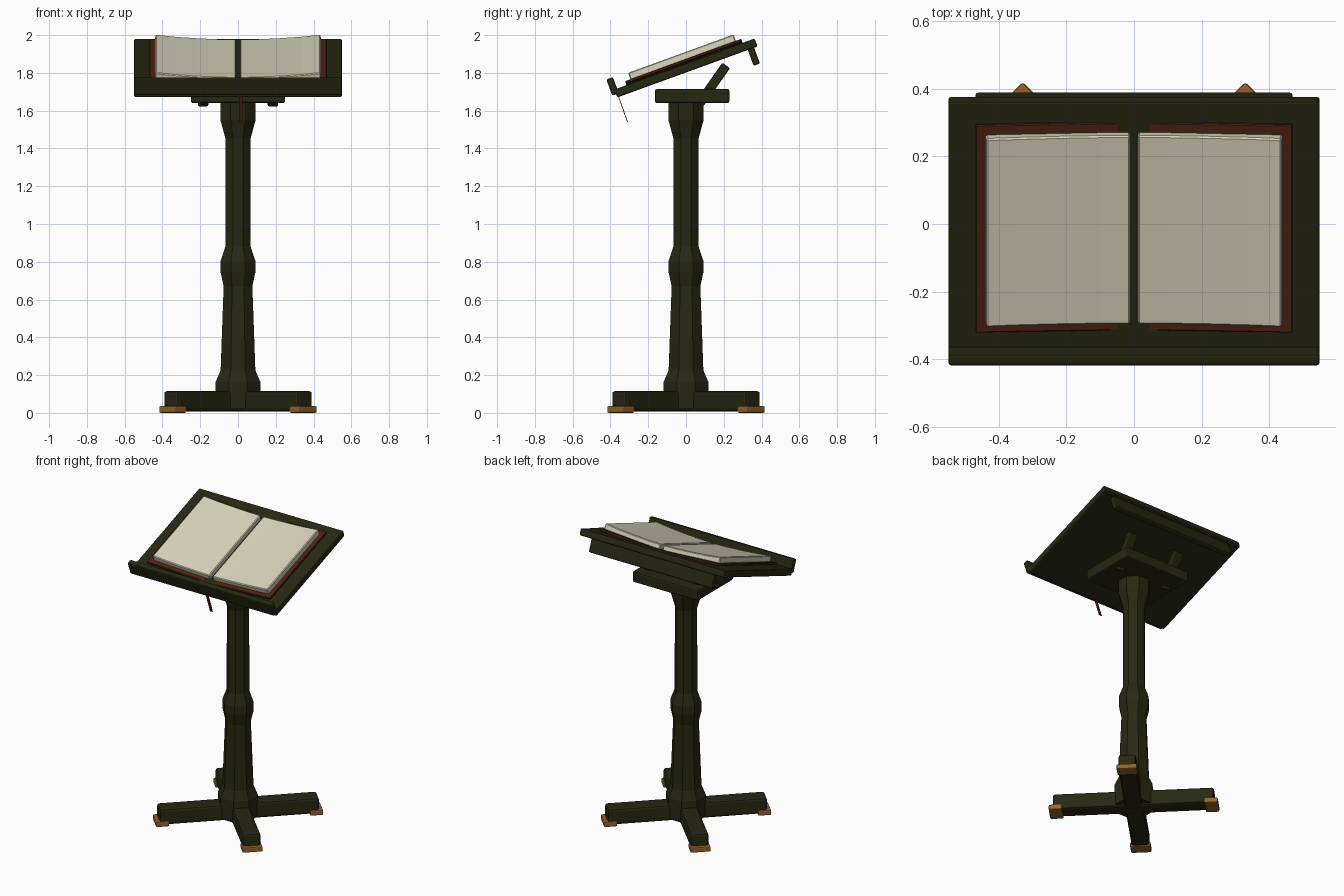
import bpy, bmesh, math
from mathutils import Matrix, Vector

if "Cube" in bpy.data.objects:
    bpy.data.objects.remove(bpy.data.objects["Cube"])


def material(name, rgb):
    m = bpy.data.materials.new(name)
    m.diffuse_color = (*rgb, 1)
    m.use_nodes = True
    m.node_tree.nodes["Principled BSDF"].inputs["Base Color"].default_value = m.diffuse_color
    return m


WOOD = material("dark_green_wood", (0.020, 0.0205, 0.006))
PAPER = material("cream_paper", (0.68, 0.645, 0.49))
LEATHER = material("brown_leather", (0.078, 0.018, 0.0056))
BRASS = material("brass", (0.30, 0.125, 0.025))
RIBBON = material("ribbon_red", (0.075, 0.013, 0.006))


def finish(name, bm, mat, matrix=Matrix(), bevel=0.0, segments=2):
    bmesh.ops.recalc_face_normals(bm, faces=bm.faces)
    mesh = bpy.data.meshes.new(name)
    bm.to_mesh(mesh)
    bm.free()
    mesh.materials.append(mat)
    ob = bpy.data.objects.new(name, mesh)
    bpy.context.collection.objects.link(ob)
    ob.matrix_world = matrix
    if bevel:
        mod = ob.modifiers.new("bevel", 'BEVEL')
        mod.width = bevel
        mod.segments = segments
        mod.limit_method = 'ANGLE'
    return ob


def box(name, lo, hi, mat, matrix=Matrix(), bevel=0.0, segments=2):
    lo, hi = Vector(lo), Vector(hi)
    bm = bmesh.new()
    bmesh.ops.create_cube(bm, size=1)
    bmesh.ops.scale(bm, vec=hi - lo, verts=bm.verts)
    bmesh.ops.translate(bm, vec=(lo + hi) / 2, verts=bm.verts)
    return finish(name, bm, mat, matrix, bevel, segments)


def extrude_xz(name, outline, half, mat, matrix, bevel):
    """Extrude an x-z outline along y from -half to half."""
    bm = bmesh.new()
    rings = [[bm.verts.new((x, y, z)) for x, z in outline] for y in (-half, half)]
    n = len(outline)
    for ring in rings:
        bm.faces.new(ring)
    for i in range(n):
        j = (i + 1) % n
        bm.faces.new((rings[0][i], rings[0][j], rings[1][j], rings[1][i]))
    return finish(name, bm, mat, matrix, bevel, 1)


# Four diagonal legs with brass toe caps
for i in range(4):
    turn = Matrix.Rotation(math.radians(45 + 90 * i), 4, 'Z')
    box(f"leg_{i + 1}", (0, -0.055, 0.008), (0.505, 0.055, 0.116), WOOD, turn, 0.014)
    box(f"toe_cap_{i + 1}", (0.446, -0.064, 0), (0.53, 0.064, 0.036), BRASS, turn, 0.008)

# Octagonal column: (half width, height) profile
profile = [(0.118, 0.02), (0.118, 0.165), (0.092, 0.225), (0.076, 0.67), (0.092, 0.745),
           (0.092, 0.805), (0.067, 0.88), (0.066, 1.45), (0.093, 1.55), (0.093, 1.66)]
bm = bmesh.new()
rings = []
for w, z in profile:
    r = w / math.cos(math.pi / 8)
    rings.append([bm.verts.new((r * math.cos(math.pi * (k + 0.5) / 4),
                                r * math.sin(math.pi * (k + 0.5) / 4), z)) for k in range(8)])
for a, b in zip(rings, rings[1:]):
    for k in range(8):
        bm.faces.new((a[k], a[(k + 1) % 8], b[(k + 1) % 8], b[k]))
bm.faces.new(rings[0])
bm.faces.new(rings[-1])
finish("column", bm, WOOD)

# Head block and the two slanted struts that pass through it
box("head_block", (-0.25, -0.165, 1.64), (0.25, 0.23, 1.715), WOOD, bevel=0.012)
for side, x in (("left", -0.185), ("right", 0.185)):
    tilt = Matrix.Translation((x, 0.141, 1.737)) @ Matrix.Rotation(math.radians(-35), 4, 'X')
    box(f"strut_{side}", (-0.028, -0.025, -0.125), (0.028, 0.025, 0.125), WOOD, tilt, 0.007)

# Sloping desk board, front lip and rear rail under the board
desk = Matrix.Translation((0, 0, 1.826)) @ Matrix.Rotation(math.radians(20), 4, 'X')
box("desk_board", (-0.55, -0.395, -0.0225), (0.55, 0.395, 0.0225), WOOD, desk, 0.008)
box("front_lip", (-0.55, -0.417, -0.005), (0.55, -0.38, 0.087), WOOD, desk, 0.009)
box("rear_rail", (-0.47, 0.34, -0.112), (0.47, 0.376, -0.015), WOOD, desk, 0.008)

# Open book: each half rises towards its outer edge
cover = [(0.02, 0.0), (0.47, 0.031), (0.47, 0.045), (0.02, 0.021)]
pages = [(0.012, 0.015), (0.44, 0.04), (0.437, 0.081), (0.34, 0.070),
         (0.22, 0.061), (0.10, 0.055), (0.012, 0.053)]
for side, s in (("left", -1), ("right", 1)):
    extrude_xz(f"book_cover_{side}", [(s * x, z) for x, z in cover], 0.327, LEATHER, desk, 0.003)
    extrude_xz(f"book_pages_{side}", [(s * x, z) for x, z in pages], 0.297, PAPER, desk, 0.005)

# Ribbon marker hanging below the front edge
hang = Matrix.Translation((0.014, -0.336, 1.615)) @ Matrix.Rotation(math.radians(19.5), 4, 'X')
box("ribbon_marker", (-0.010, -0.002, -0.08), (0.010, 0.002, 0.08), RIBBON, hang)
